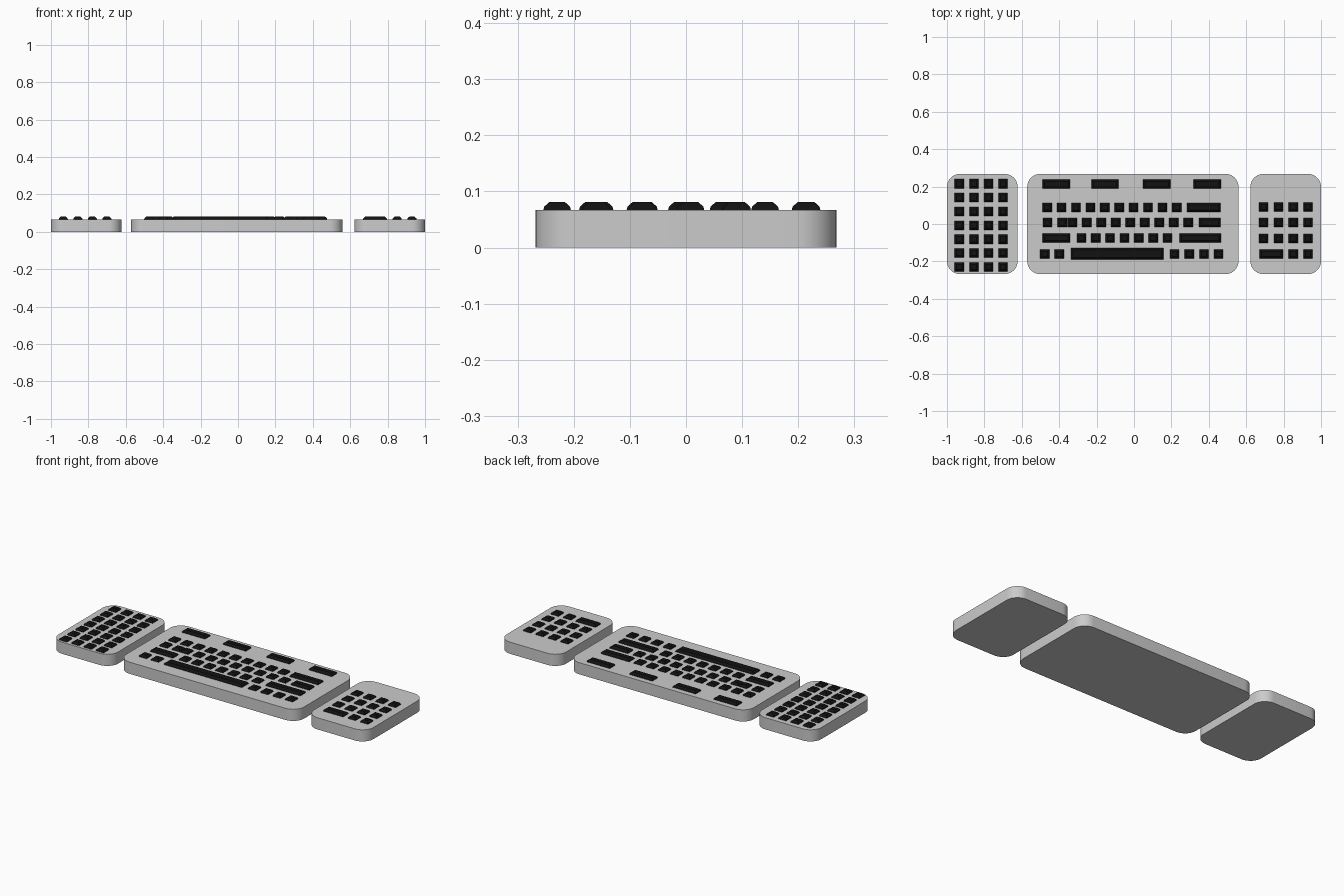
import bpy, bmesh, math

if "Cube" in bpy.data.objects:
    bpy.data.objects.remove(bpy.data.objects["Cube"])

BODY_H = 0.067
black = bpy.data.materials.new("key_black")
black.diffuse_color = (0.006, 0.006, 0.006, 1)
black.use_nodes = True
black.node_tree.nodes["Principled BSDF"].inputs["Base Color"].default_value = black.diffuse_color


def finish(bm, name, mat=None):
    bmesh.ops.recalc_face_normals(bm, faces=bm.faces)
    me = bpy.data.meshes.new(name)
    bm.to_mesh(me)
    bm.free()
    ob = bpy.data.objects.new(name, me)
    bpy.context.collection.objects.link(ob)
    if mat:
        me.materials.append(mat)
    return ob


def case(name, x0, x1, y=0.268, r=0.07, seg=10):
    """Flat slab with rounded vertical corners."""
    bm = bmesh.new()
    verts = []
    corners = ((x1 - r, y - r), (x0 + r, y - r), (x0 + r, r - y), (x1 - r, r - y))
    for q, (cx, cy) in enumerate(corners):
        for i in range(seg + 1):
            a = (q + i / seg) * math.pi / 2
            verts.append(bm.verts.new((cx + r * math.cos(a), cy + r * math.sin(a), 0)))
    base = bm.faces.new(verts)
    top = bmesh.ops.extrude_face_region(bm, geom=[base], use_keep_orig=True)
    bmesh.ops.translate(bm, vec=(0, 0, BODY_H),
                        verts=[g for g in top["geom"] if isinstance(g, bmesh.types.BMVert)])
    ob = finish(bm, name)
    bpy.ops.object.select_all(action='DESELECT')
    ob.select_set(True)
    bpy.context.view_layer.objects.active = ob
    bpy.ops.object.shade_smooth_by_angle(angle=math.radians(30))


def add_key(bm, x, y, w=0.05, h=0.05):
    """Keycap: short straight skirt, then a tapered top."""
    rings = []
    for z, inset in ((BODY_H - 0.002, 0), (0.073, 0.002), (0.081, 0.011)):
        a, b = w / 2 - inset, h / 2 - inset
        rings.append([bm.verts.new((x + sx * a, y + sy * b, z))
                      for sx, sy in ((-1, -1), (1, -1), (1, 1), (-1, 1))])
    for lo, hi in zip(rings, rings[1:]):
        for i in range(4):
            j = (i + 1) % 4
            bm.faces.new((lo[i], lo[j], hi[j], hi[i]))
    bm.faces.new(rings[0][::-1])
    bm.faces.new(rings[-1])


def key_group(name, keys):
    bm = bmesh.new()
    for k in keys:
        add_key(bm, *k)
    finish(bm, name, black)


def run(x, y, n, step=0.077):
    return [(x + i * step, y) for i in range(n)]


def wide(x0, x1, y, h=0.05):
    return ((x0 + x1) / 2, y, x1 - x0, h)


# Three separate cases
case("left_case", -1.0, -0.622)
case("main_case", -0.571, 0.559)
case("right_case", 0.622, 1.0)

# Left pad: 4 x 7 grid
key_group("left_pad_keys", [k for r in range(7) for k in run(-0.934, 0.215 - r * 0.0741, 4, 0.0777)])

# Main block, row by row
key_group("function_keys", [(x, 0.213, 0.147, 0.05) for x in (-0.415, -0.155, 0.121, 0.391)])
key_group("number_row", run(-0.464, 0.088, 10) + [wide(0.282, 0.464, 0.088)])
key_group("upper_letter_row", [(-0.463, 0.008), (-0.384, 0.008)] + run(-0.33, 0.008, 9, 0.0775)
          + [wide(0.346, 0.464, 0.008)])
key_group("lower_letter_row", [wide(-0.489, -0.343, -0.075)] + run(-0.281, -0.075, 7, 0.0767)
          + [wide(0.244, 0.466, -0.075)])
key_group("bottom_row", run(-0.477, -0.16, 2) + run(0.217, -0.16, 4, 0.0783))
key_group("space_bar", [wide(-0.338, 0.158, -0.16, 0.062)])

# Right number pad
key_group("right_pad_keys", [k for y in (0.091, 0.008, -0.077) for k in run(0.693, y, 4, 0.079)]
          + [wide(0.67, 0.797, -0.16), (0.851, -0.16), (0.93, -0.16)])
